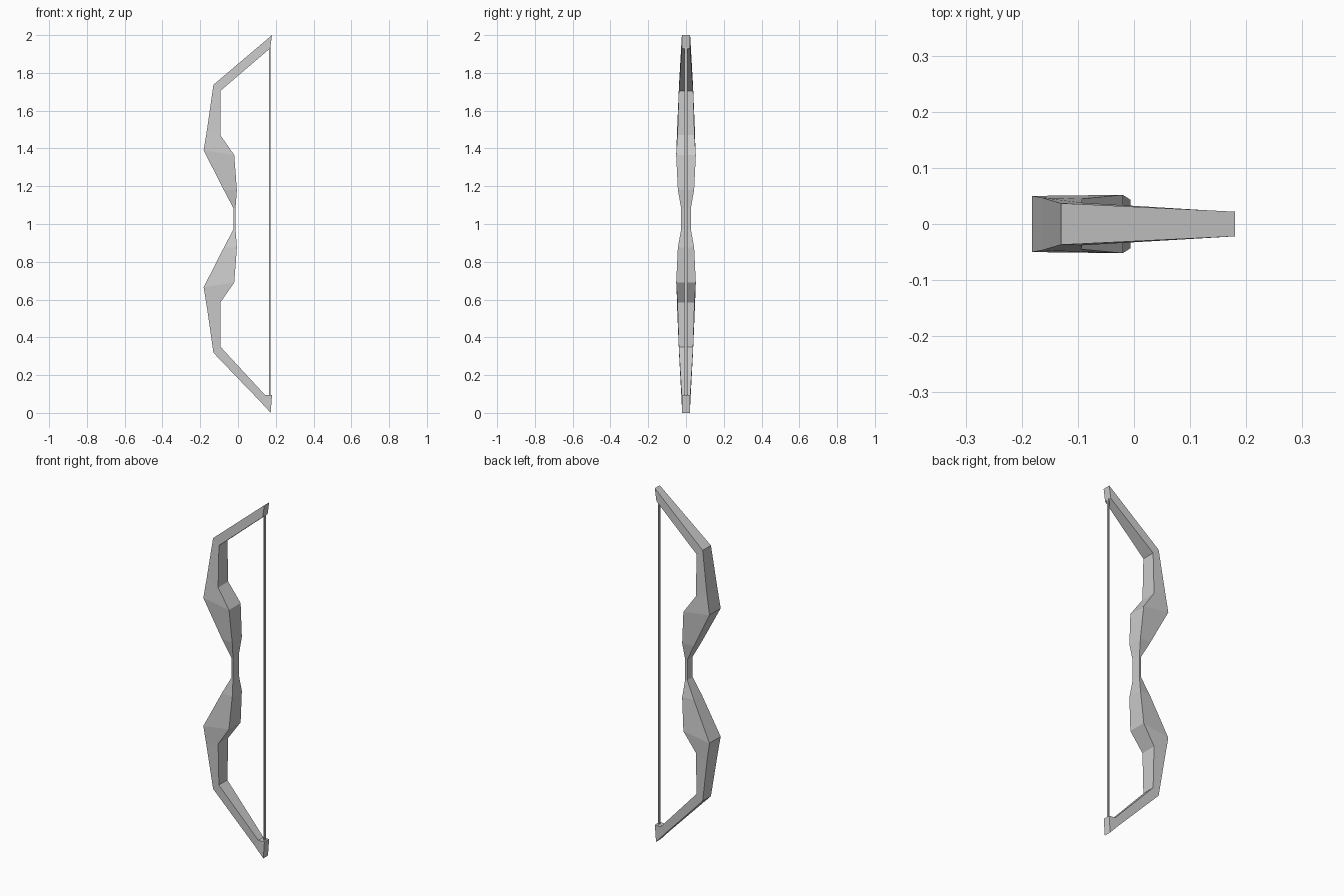
import bpy, bmesh

if "Cube" in bpy.data.objects:
    bpy.data.objects.remove(bpy.data.objects["Cube"])

def make_object(name, bm):
    bmesh.ops.recalc_face_normals(bm, faces=bm.faces)
    mesh = bpy.data.meshes.new(name)
    bm.to_mesh(mesh)
    bm.free()
    obj = bpy.data.objects.new(name, mesh)
    bpy.context.collection.objects.link(obj)
    return obj

def loft(name, sections):
    """Skin four-cornered sections: (outer x, outer z, inner x, inner z, half widths)."""
    bm = bmesh.new()
    rings = []
    for ox, oz, ix, iz, wo, wi in sections:
        pts = [(ox, -wo, oz), (ix, -wi, iz), (ix, wi, iz), (ox, wo, oz)]
        rings.append([bm.verts.new(p) for p in pts])
    for a, b in zip(rings, rings[1:]):
        for k in range(4):
            n = (k + 1) % 4
            bm.faces.new((a[k], a[n], b[n], b[k]))
    bm.faces.new(rings[0])
    bm.faces.new(rings[-1][::-1])
    return make_object(name, bm)

# Half of the bow body, from limb knee to grip
half = [
    (-0.130, 1.737, -0.093, 1.705, 0.037, 0.038),
    (-0.164, 1.500, -0.093, 1.470, 0.047, 0.045),
    (-0.182, 1.390, -0.020, 1.365, 0.050, 0.052),
    (-0.075, 1.180, -0.006, 1.180, 0.036, 0.043),
    (-0.025, 1.085, -0.013, 1.085, 0.024, 0.026),
]
mirrored = [(ox, 2.055 - oz, ix, 2.055 - iz, wo, wi)
            for ox, oz, ix, iz, wo, wi in reversed(half)]

# Upper tip, and lower tip with its squared nock
top_tip = [(0.180, 2.0, 0.170, 1.93, 0.022, 0.022)]
bottom_tip = [(0.120, 0.058, 0.143, 0.095, 0.023, 0.023),
              (0.173, 0.0, 0.180, 0.095, 0.021, 0.021)]
loft("bow_body", top_tip + half + mirrored + bottom_tip)

# Bowstring
s0, s1, w = 0.165, 0.171, 0.007
loft("bowstring", [(s0, 1.93, s1, 1.94, w, w), (s0, 0.09, s1, 0.09, w, w)])
